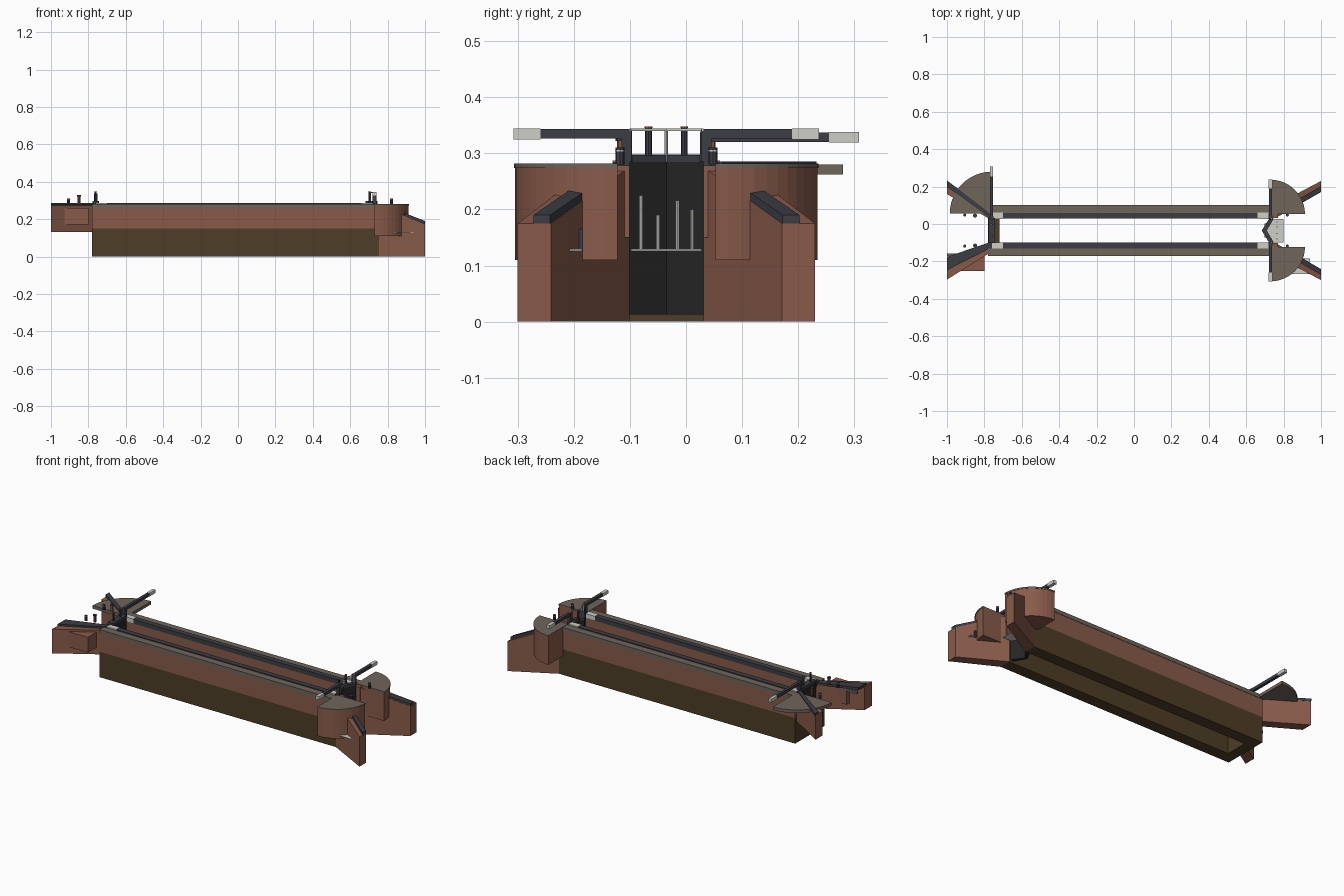
import bpy, bmesh, math

cube = bpy.data.objects.get("Cube")
if cube:
    bpy.data.objects.remove(cube)

AXIS = -0.035  # centre line of the channel


def material(name, rgb):
    m = bpy.data.materials.new(name)
    m.use_nodes = True
    m.diffuse_color = (*rgb, 1)
    m.node_tree.nodes["Principled BSDF"].inputs["Base Color"].default_value = (*rgb, 1)
    return m


BRICK = material("red brick", (0.25, 0.105, 0.068))
STONE = material("grey stone", (0.16, 0.13, 0.105))
COPING = material("dark slate", (0.045, 0.046, 0.058))
TIMBER = material("black timber", (0.018, 0.018, 0.018))
EARTH = material("brown base", (0.075, 0.047, 0.02))
WHITE = material("off white", (0.62, 0.62, 0.58))


def solid(name, mat, ring_a, ring_b):
    """Close two matching rings of points into a solid."""
    bm = bmesh.new()
    a = [bm.verts.new(p) for p in ring_a]
    b = [bm.verts.new(p) for p in ring_b]
    bm.faces.new(a)
    bm.faces.new(b[::-1])
    n = len(a)
    for i in range(n):
        j = (i + 1) % n
        bm.faces.new((a[i], b[i], b[j], a[j]))
    bmesh.ops.recalc_face_normals(bm, faces=bm.faces)
    mesh = bpy.data.meshes.new(name)
    bm.to_mesh(mesh)
    bm.free()
    mesh.materials.append(mat)
    ob = bpy.data.objects.new(name, mesh)
    bpy.context.collection.objects.link(ob)
    return ob


def section(x, d0, d1, z0, z1, s):
    return [(x, AXIS + s * d, z) for d, z in ((d0, z0), (d1, z0), (d1, z1), (d0, z1))]


def loft(name, mat, a, b, s=1):
    """Block between two rectangular sections (x, near, far, low, high)."""
    return solid(name, mat, section(*a, s), section(*b, s))


def box(name, mat, x0, x1, d0, d1, z0, z1, s=1):
    return loft(name, mat, (x0, d0, d1, z0, z1), (x1, d0, d1, z0, z1), s)


def prism(name, mat, pts, z0, z1, s=1):
    return solid(name, mat, [(x, AXIS + s * d, z0) for x, d in pts],
                 [(x, AXIS + s * d, z1) for x, d in pts])


def quarter(cx, cd, r, direction):
    arc = [math.radians(90 * i / 12) for i in range(13)]
    return [(cx, cd)] + [(cx + direction * r * math.cos(t), cd + r * math.sin(t)) for t in arc]


def post(name, mat, x, d, z0, z1, r, s=1):
    ring = [(x + r * math.cos(i * math.pi / 4), d + r * math.sin(i * math.pi / 4)) for i in range(8)]
    return prism(name, mat, ring, z0, z1, s)


for s, side in ((-1, "front"), (1, "back")):
    # Chamber wall and copings
    box(side + "_wall_base", EARTH, -0.78, 0.755, 0.066, 0.135, 0, 0.15, s)
    box(side + "_wall_brick", BRICK, -0.78, 0.755, 0.066, 0.135, 0.15, 0.26, s)
    box(side + "_wall_stone", STONE, -0.78, 0.73, 0.095, 0.137, 0.257, 0.28, s)
    box(side + "_wall_edge", COPING, -0.78, 0.73, 0.064, 0.095, 0.26, 0.285, s)
    for x in (-0.76, 0.66):
        box(side + "_edge_marker", WHITE, x, x + 0.06, 0.063, 0.096, 0.262, 0.287, s)

    # Lower end: splayed wing wall with sloping coping and quarter drum
    loft(side + "_lower_wing", BRICK, (0.755, 0.066, 0.135, 0, 0.275),
         (1, 0.206, 0.265, 0, 0.175), s)
    loft(side + "_lower_wing_coping", COPING, (0.86, 0.127, 0.157, 0.222, 0.245),
         (1, 0.207, 0.237, 0.168, 0.19), s)
    prism(side + "_drum", BRICK, quarter(0.73, 0.0875, 0.182, 1), 0.11, 0.275, s)
    prism(side + "_drum_top", STONE, quarter(0.73, 0.0875, 0.184, 1), 0.274, 0.282, s)
    box(side + "_lower_quay", BRICK, 0.73, 0.77, 0.066, 0.1, 0.15, 0.278, s)

    # Upper end wing wall
    loft(side + "_upper_wing", BRICK, (-0.78, 0.066, 0.125, 0.13, 0.272),
         (-1, 0.195, 0.262, 0.13, 0.272), s)

    # Lower mitre gate leaf with its footboard, heel post and balance beam
    prism(side + "_gate_leaf", TIMBER, [(0.685, 0), (0.725, 0.066), (0.745, 0.066), (0.705, 0)],
          0.013, 0.285, s)
    prism(side + "_gate_top", COPING, [(0.683, 0), (0.72, 0.06), (0.745, 0.06), (0.71, 0)],
          0.283, 0.297, s)
    box(side + "_gate_heel", COPING, 0.72, 0.74, 0.062, 0.08, 0.26, 0.343, s)
    box(side + "_lower_beam", COPING, 0.721, 0.739, 0.062, 0.225, 0.326, 0.343, s)
    box(side + "_lower_beam_tip", WHITE, 0.72, 0.74, 0.224, 0.272, 0.325, 0.344, s)
    post(side + "_gate_rail_post", WHITE, 0.735, 0.064, 0.285, 0.343, 0.003, s)
    prism(side + "_gate_rail", WHITE, [(0.706, 0), (0.736, 0.066), (0.741, 0.066), (0.711, 0)],
          0.34, 0.344, s)
    prism(side + "_gate_ledge", WHITE, [(0.705, 0), (0.74, 0.063), (0.8, 0.063), (0.8, 0)],
          0.126, 0.129, s)

    # Paddle gear on gates and bollards on the quays
    for x in (0.703, -0.762):
        post(side + "_gate_gear", COPING, x, 0.032, 0.28, 0.345, 0.006, s)
        post(side + "_gate_gear_cap", BRICK, x, 0.032, 0.345, 0.348, 0.007, s)
    for x in (0.82, -0.905):
        post(side + "_bollard", COPING, x, 0.083, 0.28, 0.31, 0.008, s)
        post(side + "_bollard_band", WHITE, x, 0.083, 0.303, 0.306, 0.0085, s)
    post(side + "_capstan", BRICK, -0.85, 0.08, 0.285, 0.323, 0.008, s)
    post(side + "_capstan_cap", COPING, -0.85, 0.08, 0.322, 0.328, 0.011, s)

# Upper gate, sill and single balance beam
box("upper_sill", EARTH, -0.78, -0.718, -0.066, 0.066, 0, 0.15)
box("upper_gate", TIMBER, -0.775, -0.745, -0.066, 0.066, 0.15, 0.285)
box("upper_gate_top", COPING, -0.777, -0.743, -0.066, 0.066, 0.285, 0.298)
box("upper_gate_heel", COPING, -0.77, -0.752, 0.06, 0.078, 0.27, 0.337)
box("upper_beam", COPING, -0.77, -0.754, 0.06, 0.291, 0.32, 0.337)
box("upper_beam_tip", WHITE, -0.771, -0.753, 0.29, 0.343, 0.319, 0.338)

# Upper quays: stone fan at the back, flat slate and buttress at the front
prism("back_upper_fan", STONE, quarter(-0.76, 0.09, 0.225, -1), 0.262, 0.28)
loft("back_upper_wing_coping", COPING, (-0.78, 0.075, 0.1, 0.27, 0.285),
     (-1, 0.235, 0.268, 0.27, 0.285))
loft("front_upper_wing_coping", COPING, (-0.78, 0.066, 0.1, 0.268, 0.282),
     (-1, 0.14, 0.212, 0.268, 0.282), -1)
box("front_upper_kerb", STONE, -1, -0.88, 0.122, 0.135, 0.25, 0.265, -1)
box("front_buttress", BRICK, -0.93, -0.8, 0.125, 0.217, 0.17, 0.26, -1)

# Posts on the lower gate ledge and the centre of its rail
post("gate_rail_centre_post", WHITE, 0.708, 0, 0.285, 0.343, 0.003)
for d, top in ((-0.045, 0.225), (-0.015, 0.19), (0.02, 0.216), (0.046, 0.2)):
    post("ledge_post", WHITE, 0.765, d, 0.127, top, 0.0035)

# Small landing and hatch on the front lower wing
box("wing_landing", WHITE, 0.84, 0.94, 0.15, 0.232, 0.126, 0.129, -1)
box("wing_hatch", COPING, 0.9, 0.915, 0.149, 0.156, 0.126, 0.165, -1)
